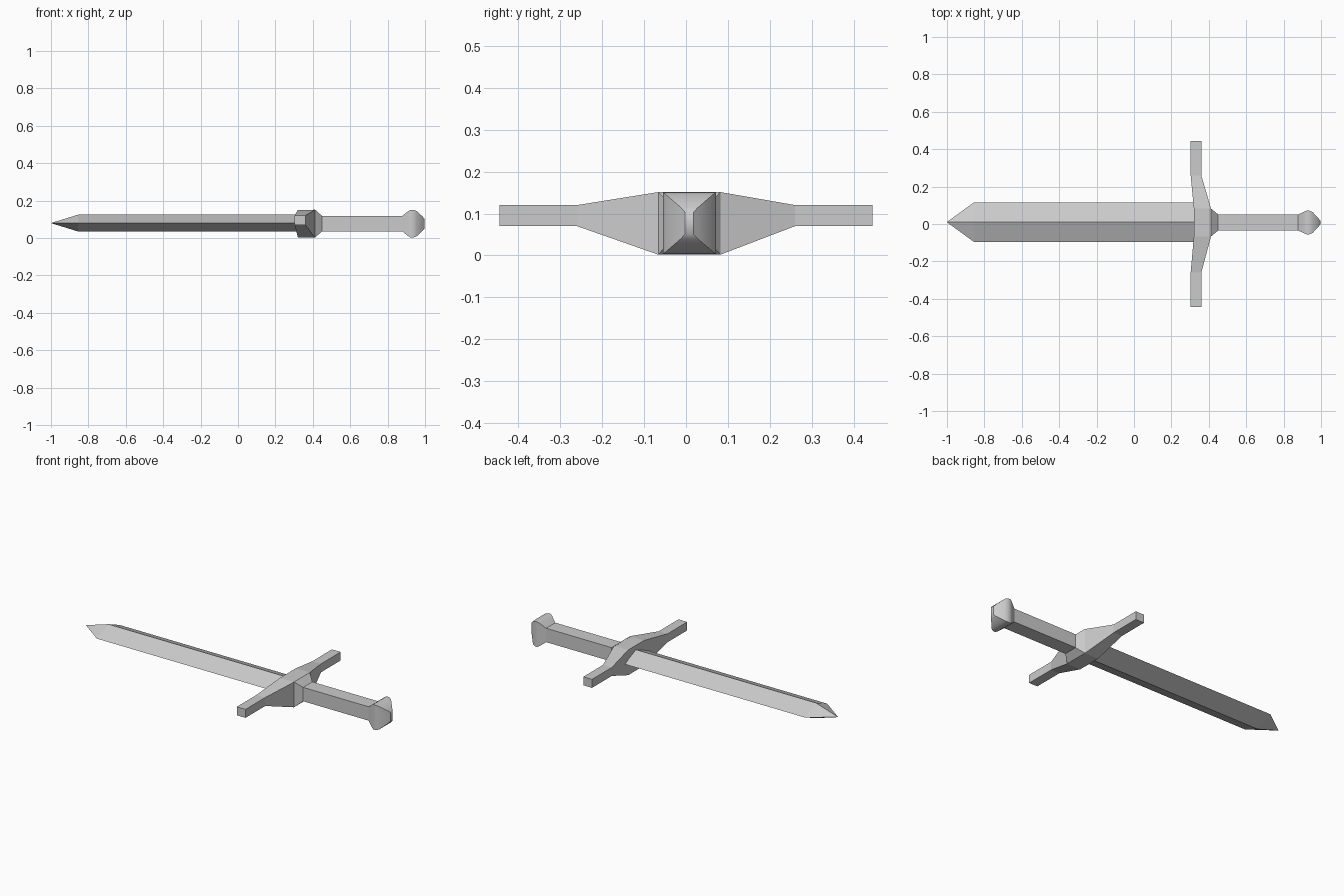
import bpy, bmesh, math

if "Cube" in bpy.data.objects:
    bpy.data.objects.remove(bpy.data.objects["Cube"])

CY, CZ = 0.008, 0.077   # long axis of the sword


def loft(name, rings, smooth=None):
    """Skin a list of equal-length vertex rings and cap both ends."""
    bm = bmesh.new()
    loops = [[bm.verts.new(p) for p in ring] for ring in rings]
    n = len(loops[0])
    for a, b in zip(loops, loops[1:]):
        for i in range(n):
            j = (i + 1) % n
            bm.faces.new((a[i], a[j], b[j], b[i]))
    bm.faces.new(loops[0])
    bm.faces.new(loops[-1])
    bmesh.ops.remove_doubles(bm, verts=bm.verts, dist=1e-5)
    bmesh.ops.recalc_face_normals(bm, faces=bm.faces)
    mesh = bpy.data.meshes.new(name)
    bm.to_mesh(mesh)
    bm.free()
    obj = bpy.data.objects.new(name, mesh)
    bpy.context.collection.objects.link(obj)
    if smooth:
        bpy.ops.object.select_all(action='DESELECT')
        obj.select_set(True)
        bpy.context.view_layer.objects.active = obj
        bpy.ops.object.shade_smooth_by_angle(angle=math.radians(smooth))
    return obj


def box_ring(x, hy, hz):
    return [(x, CY + sy * hy, CZ + sz * hz)
            for sy, sz in ((-1, -1), (1, -1), (1, 1), (-1, 1))]


def diamond_ring(x, hy, hz):
    return [(x, 0.01 + hy, 0.08), (x, 0.01, 0.08 + hz),
            (x, 0.01 - hy, 0.08), (x, 0.01, 0.08 - hz)]


def guard_ring(y, x0, x1, z0, z1):
    return [(x0, y, z0), (x1, y, z0), (x1, y, z1), (x0, y, z1)]


# Blade with diamond section, tapering to a point
loft("blade", [diamond_ring(-0.998, 0.002, 0.001),
               diamond_ring(-0.855, 0.106, 0.045),
               diamond_ring(0.335, 0.106, 0.045)])

# Crossguard, thick in the middle with slim square arms
loft("crossguard", [guard_ring(*s) for s in (
    (-0.444, 0.303, 0.36, 0.07, 0.12),
    (-0.26, 0.303, 0.36, 0.07, 0.12),
    (-0.066, 0.32, 0.412, 0.002, 0.151),
    (0.082, 0.32, 0.412, 0.002, 0.151),
    (0.26, 0.303, 0.36, 0.07, 0.12),
    (0.444, 0.303, 0.36, 0.07, 0.12))])

# Collar tapering from guard to grip
loft("collar", [box_ring(0.405, 0.074, 0.0745),
                box_ring(0.412, 0.074, 0.0745),
                box_ring(0.45, 0.043, 0.041)])

# Rectangular grip
loft("grip", [box_ring(0.44, 0.043, 0.041), box_ring(0.885, 0.043, 0.041)])

# Flared pommel with rounded rim and blunt wedge end
loft("pommel", [box_ring(*s) for s in (
    (0.878, 0.043, 0.041),
    (0.91, 0.058, 0.067),
    (0.922, 0.063, 0.0735),
    (0.938, 0.063, 0.0735),
    (0.955, 0.056, 0.068),
    (0.988, 0.02, 0.037),
    (0.997, 0.010, 0.026))], smooth=40)
